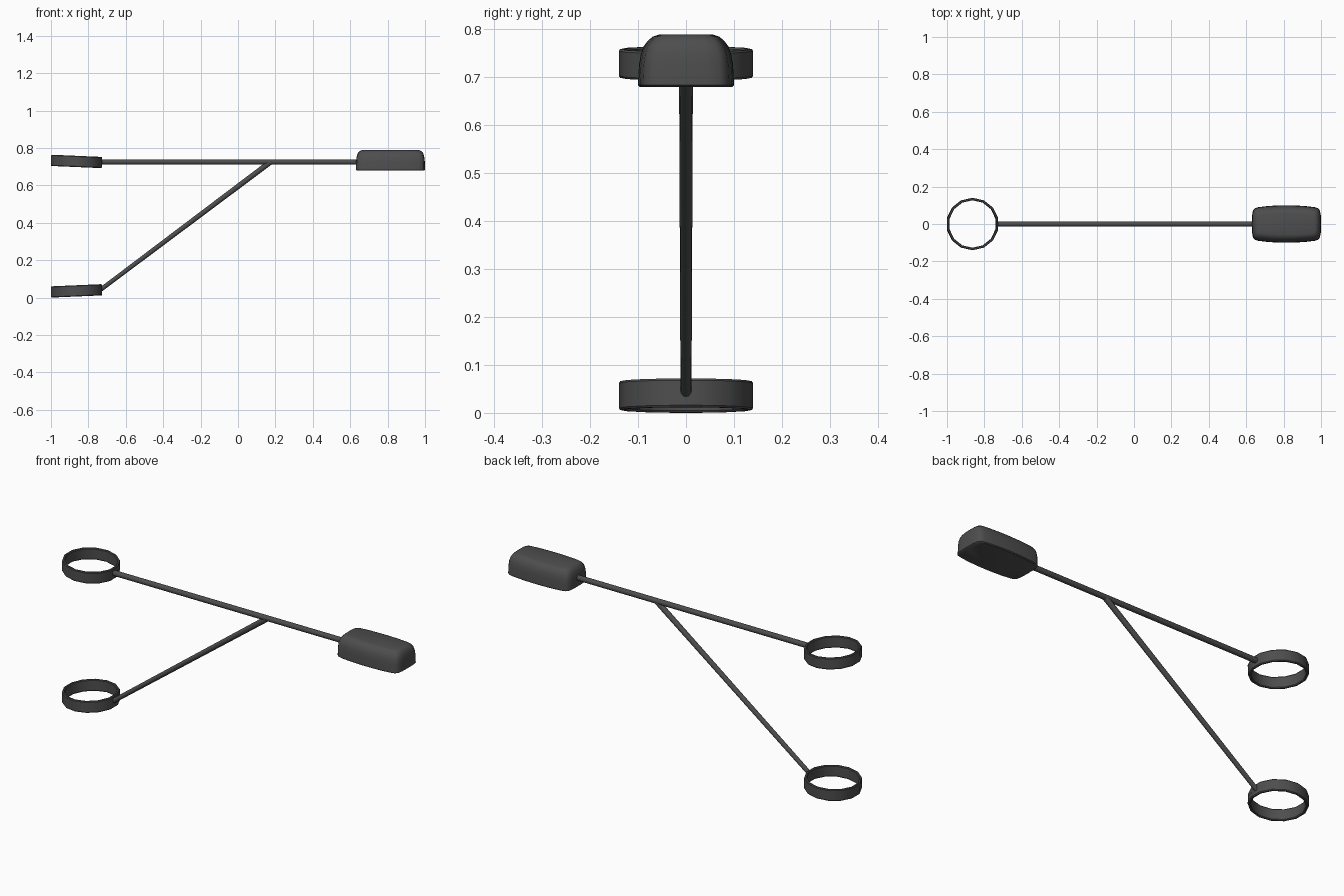
import bpy, bmesh, math
from mathutils import Vector, Matrix

if "Cube" in bpy.data.objects:
    bpy.data.objects.remove(bpy.data.objects["Cube"])


def finish(bm, name, angle=35):
    bmesh.ops.recalc_face_normals(bm, faces=bm.faces)
    me = bpy.data.meshes.new(name)
    bm.to_mesh(me)
    bm.free()
    mat = bpy.data.materials.get("dark_grey")
    if mat is None:
        mat = bpy.data.materials.new("dark_grey")
        mat.diffuse_color = (0.075, 0.075, 0.075, 1)
        mat.use_nodes = True
        mat.node_tree.nodes["Principled BSDF"].inputs["Base Color"].default_value = mat.diffuse_color
    me.materials.append(mat)
    ob = bpy.data.objects.new(name, me)
    bpy.context.collection.objects.link(ob)
    bpy.ops.object.select_all(action='DESELECT')
    ob.select_set(True)
    bpy.context.view_layer.objects.active = ob
    bpy.ops.object.shade_smooth_by_angle(angle=math.radians(angle))
    return ob


def bridge(bm, a, b):
    n = len(a)
    for i in range(n):
        bm.faces.new((a[i], a[(i + 1) % n], b[(i + 1) % n], b[i]))


def ring(name, z, tilt):
    # closed profile (radius, height) swept round 14 sides
    profile = [(0.140, -0.026), (0.140, 0.026), (0.137, 0.030), (0.130, 0.030),
               (0.127, 0.026), (0.127, -0.026), (0.130, -0.030), (0.137, -0.030)]
    bm = bmesh.new()
    loops = []
    for i in range(14):
        a = math.pi / 2 + i * math.tau / 14
        loops.append([bm.verts.new((r * math.cos(a), r * math.sin(a), h)) for r, h in profile])
    for i in range(14):
        bridge(bm, loops[i], loops[(i + 1) % 14])
    ob = finish(bm, name)
    ob.location = (-0.8635, 0, z)
    ob.rotation_euler.y = math.radians(tilt)


def rod(name, start, end, r1, r2):
    a, b = Vector(start), Vector(end)
    d = b - a
    bm = bmesh.new()
    rot = d.to_track_quat('Z', 'Y').to_matrix().to_4x4()
    bmesh.ops.create_cone(bm, cap_ends=True, segments=12, radius1=r1, radius2=r2,
                          depth=d.length, matrix=Matrix.Translation((a + b) / 2) @ rot)
    finish(bm, name)


def handle():
    # quarter outline: rounded corners, bowed long sides, nearly straight ends
    q = [(0.185, 0.0), (0.184, 0.045), (0.179, 0.072), (0.168, 0.085),
         (0.150, 0.090), (0.100, 0.096), (0.050, 0.099), (0.0, 0.100)]
    top = q + [(-x, y) for x, y in q[-2::-1]]
    outline = top + [(x, -y) for x, y in top[-2:0:-1]]
    levels = [(0.679, 0.005, 0.004), (0.683, 0.0, 0.0), (0.725, 0.001, 0.002),
              (0.748, 0.003, 0.006), (0.764, 0.007, 0.012), (0.776, 0.013, 0.021),
              (0.784, 0.021, 0.031), (0.788, 0.031, 0.043)]
    bm = bmesh.new()
    prev = None
    for z, ix, iy in levels:
        loop = [bm.verts.new((0.815 + x * (1 - ix / 0.185), y * (1 - iy / 0.1), z))
                for x, y in outline]
        if prev:
            bridge(bm, prev, loop)
        else:
            bm.faces.new(loop[::-1])
        prev = loop
    bm.faces.new(prev)
    finish(bm, "handle_block", 40)


# rings at the open end
ring("upper_ring", 0.728, 2.5)
ring("lower_ring", 0.036, -2.5)

# main bar and slanting brace
rod("main_bar", (-0.735, 0, 0.725), (0.65, 0, 0.725), 0.014, 0.014)
rod("slanting_brace", (-0.735, 0, 0.042), (0.17, 0, 0.722), 0.0115, 0.0145)

# block on the far end of the bar
handle()
